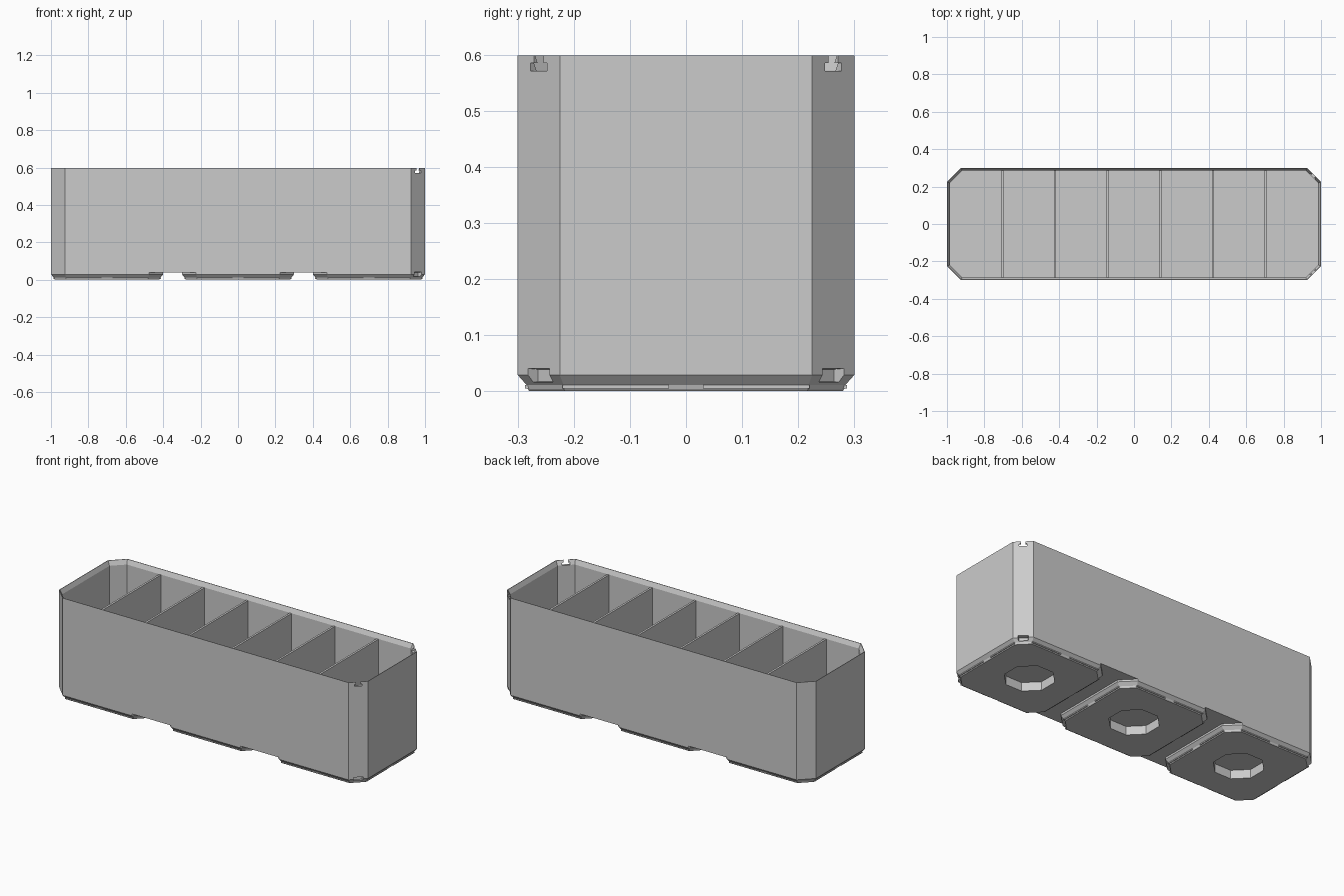
import bpy, bmesh, math
from mathutils import Matrix, Vector

cube = bpy.data.objects.get("Cube")
if cube:
    bpy.data.objects.remove(cube, do_unlink=True)

grey = bpy.data.materials.new("light_grey_plastic")
grey.use_nodes = True
colour = (0.6, 0.6, 0.6, 1)
grey.diffuse_color = colour
grey.node_tree.nodes["Principled BSDF"].inputs["Base Color"].default_value = colour

HX, HY, TOP, CHAMFER = 1.0, 0.3, 0.598, 0.075
BASE, FLOOR, LEDGE, WALL = 0.04, 0.065, 0.572, 0.015
PITCH = HX - HY


def finish(name, bm):
    bmesh.ops.recalc_face_normals(bm, faces=bm.faces)
    mesh = bpy.data.meshes.new(name)
    bm.to_mesh(mesh)
    bm.free()
    mesh.materials.append(grey)
    obj = bpy.data.objects.new(name, mesh)
    bpy.context.collection.objects.link(obj)
    return obj


def octagon(hx, hy, c, inset, z):
    """Chamfered rectangle, moved inwards by an even distance."""
    c -= inset * (2 - math.sqrt(2))
    hx, hy = hx - inset, hy - inset
    pts = []
    for sx, sy in ((1, 1), (-1, 1), (-1, -1), (1, -1)):
        pair = [(sx * hx, sy * (hy - c), z), (sx * (hx - c), sy * hy, z)]
        pts += pair if sx == sy else pair[::-1]
    return pts


def loft(name, hx, hy, c, profile, cx=0):
    """Closed solid through octagonal rings given as (inset, z)."""
    bm = bmesh.new()
    rings = [[bm.verts.new((x + cx, y, z)) for x, y, z in octagon(hx, hy, c, i, z)]
             for i, z in profile]
    for a, b in zip(rings, rings[1:]):
        for k in range(8):
            n = (k + 1) % 8
            bm.faces.new((a[k], a[n], b[n], b[k]))
    bm.faces.new(rings[0])
    bm.faces.new(rings[-1])
    return finish(name, bm)


def box(name, centre, size, angle=0, taper=1):
    """Box turned about z; its inward (-x) face can be tapered."""
    bm = bmesh.new()
    bmesh.ops.create_cube(bm, size=1)
    for v in bm.verts:
        if v.co.x < 0:
            v.co.y *= taper
            v.co.z *= taper
        v.co *= Vector(size)
    bm.transform(Matrix.Translation(centre) @ Matrix.Rotation(angle, 4, "Z"))
    return finish(name, bm)


def cut(obj, cutters):
    for cutter in cutters:
        cutter.hide_render = True
        mod = obj.modifiers.new("cut", "BOOLEAN")
        mod.operation, mod.solver, mod.object = "DIFFERENCE", "EXACT", cutter
        bpy.context.view_layer.objects.active = obj
        bpy.ops.object.modifier_apply(modifier=mod.name)


# Tray shell with a sloped stacking rim
body = loft("tray_body", HX, HY, CHAMFER,
            [(0, BASE), (0, TOP), (0.003, TOP), (WALL, LEDGE), (WALL, FLOOR)])

# Stacking feet
foot_profile = [(0, BASE), (0, 0.029), (0.016, 0.011), (0.018, 0.004), (0.021, 0)]
feet = [loft("foot_" + n, HY, HY, CHAMFER, foot_profile, cx)
        for n, cx in (("right", -PITCH), ("middle", 0), ("left", PITCH))]

# Octagonal sockets under the feet
sockets = [loft("socket_cutter", 0.125, 0.125, 0.073, [(0, -0.02), (0, 0.05)], cx)
           for cx in (-PITCH, 0, PITCH)]

# Keyhole notches in the rim and clip pockets at the base of the four corners
notches, pockets = [], []
for sx in (-1, 1):
    for sy in (-1, 1):
        x, y = sx * (HX - CHAMFER / 2), sy * (HY - CHAMFER / 2)
        a = math.atan2(sy, sx)
        notches.append(box("notch_cutter", (x, y, 0.6), (0.07, 0.024, 0.05), a))
        notches.append(box("notch_cutter", (x, y, 0.578), (0.07, 0.042, 0.014), a))
        pockets.append(box("pocket_cutter", (x, y, 0.028), (0.044, 0.062, 0.029), a, 0.75))

cut(body, notches + pockets + sockets)
for foot, socket in zip(feet, sockets):
    cut(foot, [socket])
for p in pockets[:2]:
    cut(feet[0], [p])
for p in pockets[2:]:
    cut(feet[2], [p])
for helper in notches + pockets + sockets:
    bpy.data.objects.remove(helper, do_unlink=True)

# Seating strips along the lower edges of each foot
for cx in (-PITCH, 0, PITCH):
    for quarter in range(4):
        a = quarter * math.pi / 2
        for side in (-1, 1):
            offset = Matrix.Rotation(a, 3, "Z") @ Vector((0.28, side * 0.125, 0.008))
            box("foot_strip", offset + Vector((cx, 0, 0)), (0.014, 0.19, 0.006), a)

# Six dividers making seven equal compartments
step = 2 * (HX - WALL) / 7
for i in range(6):
    box("divider", ((i - 2.5) * step, 0, (FLOOR + LEDGE) / 2 - 0.002),
        (0.012, 2 * (HY - WALL) + 0.004, LEDGE - FLOOR + 0.002))
